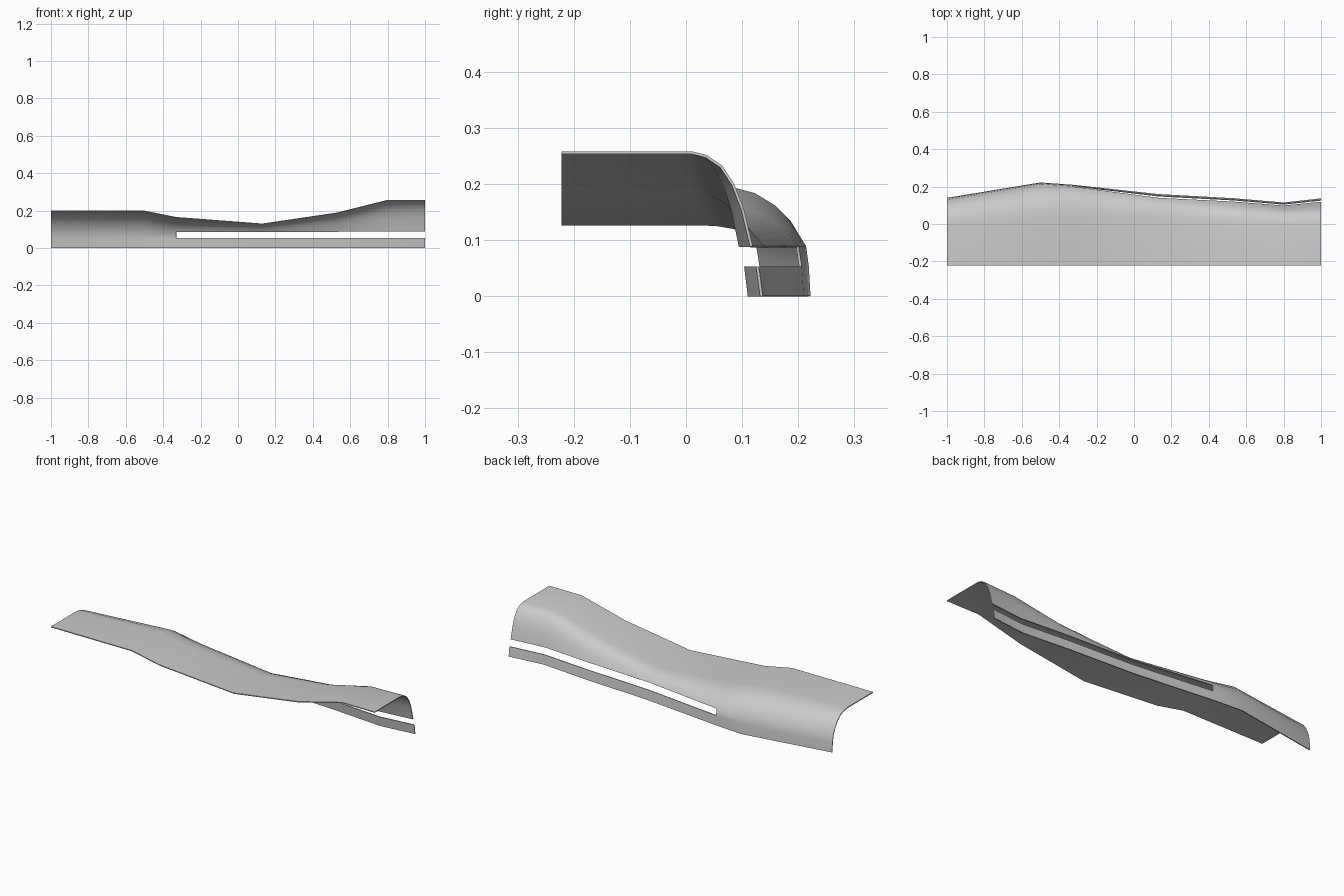
import bpy, bmesh

if "Cube" in bpy.data.objects:
    bpy.data.objects.remove(bpy.data.objects["Cube"])

# Stations along x: (x, outer y at the base, top height, bend width, lean of lower wall)
STATIONS = [
    (-1.00, 0.140, 0.200, 0.140, 0.010),
    (-0.50, 0.222, 0.200, 0.190, 0.008),
    (-0.33, 0.210, 0.166, 0.180, 0.009),
    (0.13, 0.160, 0.131, 0.130, 0.020),
    (0.53, 0.138, 0.190, 0.128, 0.018),
    (0.80, 0.115, 0.258, 0.110, 0.016),
    (1.00, 0.137, 0.258, 0.127, 0.018),
]
# Bend profile: (height fraction, inward fraction) above the slot
BEND = [(0.4, 0.15), (0.65, 0.30), (0.85, 0.50), (0.96, 0.75), (1.0, 1.0)]
SLOT_LOW, SLOT_HIGH, SLOT_START = 0.053, 0.089, -0.33
FRONT_Y = -0.222


def profile(base, top, width, lean):
    pts = [(base, 0.0), (base - 0.4 * lean, SLOT_LOW), (base - lean, SLOT_HIGH)]
    for f, g in BEND:
        pts.append((base - lean - g * (width - lean),
                    SLOT_HIGH + f * (top - SLOT_HIGH)))
    pts.append((FRONT_Y, top))
    return pts


# Curved cover panel, lofted through the stations with an open-ended slot
bm = bmesh.new()
grid = [[bm.verts.new((x, y, z)) for y, z in profile(*p)] for x, *p in STATIONS]
for i in range(len(grid) - 1):
    for j in range(len(grid[0]) - 1):
        if j == 1 and STATIONS[i][0] >= SLOT_START:
            continue
        bm.faces.new((grid[i][j], grid[i][j + 1], grid[i + 1][j + 1], grid[i + 1][j]))
mesh = bpy.data.meshes.new("cover_panel")
bm.to_mesh(mesh)
bm.free()
panel = bpy.data.objects.new("cover_panel", mesh)
bpy.context.collection.objects.link(panel)

# Thin sheet thickness, inward
solid = panel.modifiers.new("thickness", 'SOLIDIFY')
solid.thickness = 0.005
solid.offset = -1

bpy.context.view_layer.objects.active = panel
panel.select_set(True)
bpy.ops.object.modifier_apply(modifier=solid.name)
bpy.ops.object.shade_smooth_by_angle(angle=0.7)
